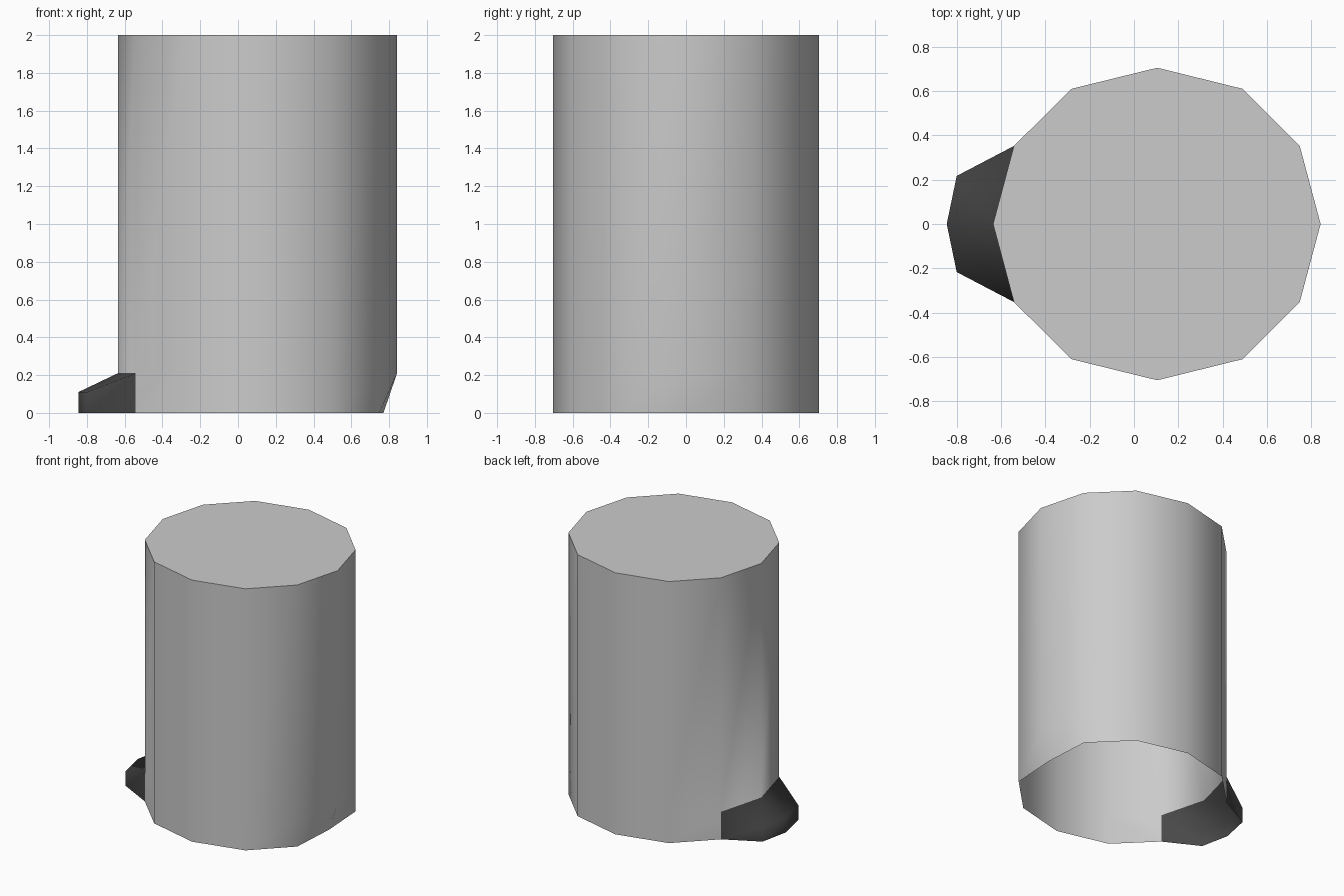
import bpy, bmesh, math

if "Cube" in bpy.data.objects:
    bpy.data.objects.remove(bpy.data.objects["Cube"])


def material(name, c):
    m = bpy.data.materials.new(name)
    m.diffuse_color = (c, c, c, 1)
    m.use_nodes = True
    m.node_tree.nodes["Principled BSDF"].inputs["Base Color"].default_value = m.diffuse_color
    return m


light_grey = material("light grey", 0.6)
dark_grey = material("dark grey", 0.065)

# Twelve-sided outline, mirrored in y
half = [(0.842, 0), (0.748, 0.352), (0.49, 0.61), (0.105, 0.705),
        (-0.282, 0.61), (-0.542, 0.352), (-0.636, 0)]
outline = half + [(x, -y) for x, y in half[-2:0:-1]]
N = len(outline)
LIP_Z = 0.21

bm = bmesh.new()


def ring(z):
    return [bm.verts.new((x, y, z)) for x, y in outline]


# Upper wall and top cap
top, mid = ring(2.0), ring(LIP_Z)
bm.faces.new(top)
for i in range(N):
    j = (i + 1) % N
    bm.faces.new((mid[i], mid[j], top[j], top[i]))

# Lower wall: tucked in at +x, left open where the spout joins
low = [None if i == 6 else bm.verts.new((0.77 if i == 0 else x, y, 0))
       for i, (x, y) in enumerate(outline)]
for i in range(N):
    j = (i + 1) % N
    if low[i] and low[j]:
        bm.faces.new((low[i], low[j], mid[j], mid[i]))

# Dark spout bulging out of the opening, open underneath
rim = [(-0.80, 0.217), (-0.845, 0), (-0.80, -0.217)]
upper = [bm.verts.new((x, y, 0.11)) for x, y in rim]
lower = [bm.verts.new((x, y, 0)) for x, y in rim]
spout = [(low[5], lower[0], upper[0], mid[5]),
         (lower[2], low[7], mid[7], upper[2])]
for i in range(2):
    spout.append((lower[i], lower[i + 1], upper[i + 1], upper[i]))
    spout.append((upper[i], upper[i + 1], mid[6 + i], mid[5 + i]))
for f in spout:
    bm.faces.new(f).material_index = 1

bm.normal_update()
me = bpy.data.meshes.new("open_body_with_spout")
bm.to_mesh(me)
bm.free()
me.materials.append(light_grey)
me.materials.append(dark_grey)
ob = bpy.data.objects.new("open_body_with_spout", me)
bpy.context.collection.objects.link(ob)

# Smooth sides, crisp top rim
bpy.context.view_layer.objects.active = ob
ob.select_set(True)
bpy.ops.object.shade_smooth_by_angle(angle=math.radians(78))
